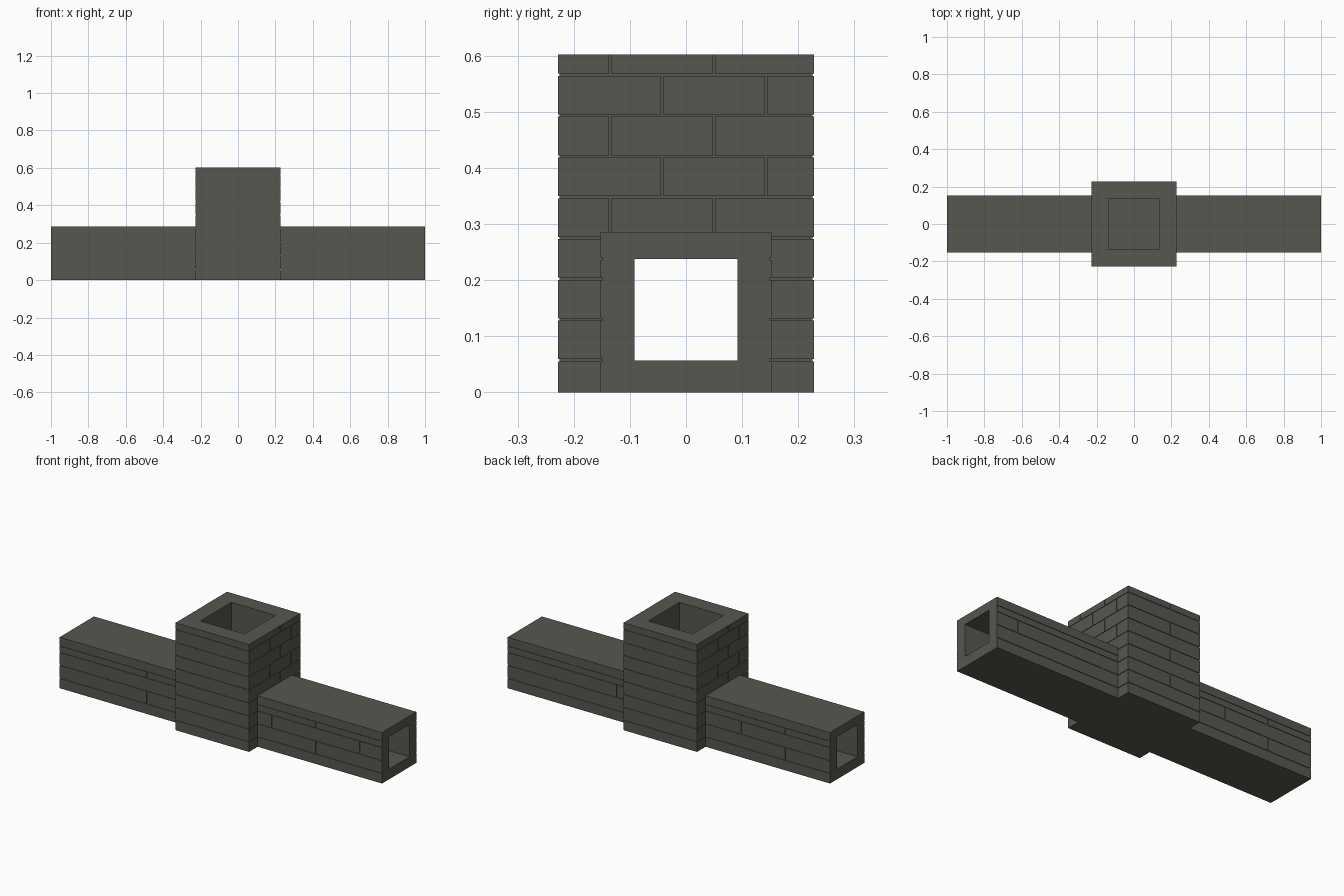
import bpy, bmesh
from mathutils import Matrix, Vector

if "Cube" in bpy.data.objects:
    bpy.data.objects.remove(bpy.data.objects["Cube"])

stone = bpy.data.materials.new("dark_stone")
stone.diffuse_color = (0.095, 0.095, 0.082, 1)
stone.use_nodes = True
stone.node_tree.nodes["Principled BSDF"].inputs["Base Color"].default_value = stone.diffuse_color

FLOOR, CEIL, TOP = 0.057, 0.238, 0.602   # passage floor, passage ceiling, tower top
ARM_Y, ARM_Z, HALF = 0.152, 0.286, 0.228
ROW, GAP, DEPTH = 0.0727, 0.004, 0.003   # brick course height, joint width and depth
PERIOD = 0.547                           # long brick length


def add_boxes(name, boxes, helper=False):
    """One object from (low corner, high corner) pairs."""
    bm = bmesh.new()
    for lo, hi in boxes:
        lo, hi = Vector(lo), Vector(hi)
        mat = Matrix.Translation((lo + hi) / 2) @ Matrix.Diagonal((*(hi - lo), 1))
        bmesh.ops.create_cube(bm, size=1, matrix=mat)
    mesh = bpy.data.meshes.new(name)
    bm.to_mesh(mesh)
    bm.free()
    mesh.materials.append(stone)
    obj = bpy.data.objects.new(name, mesh)
    bpy.context.collection.objects.link(obj)
    obj.hide_render = helper
    return obj


def cut(obj, cutter):
    mod = obj.modifiers.new("cut", 'BOOLEAN')
    mod.operation, mod.solver, mod.object = 'DIFFERENCE', 'EXACT', cutter
    mod.use_self = True


def side_box(axis, sign, face, u0, u1, z0, z1):
    """Thin cutter straddling a wall whose normal is sign * axis."""
    d = sorted((sign * (face - DEPTH), sign * (face + 0.02)))
    if axis == 'y':
        return (u0, d[0], z0), (u1, d[1], z1)
    return (d[0], u0, z0), (d[1], u1, z1)


def joints(axis, sign, face, u0, u1, levels, top, first, period):
    """Brick joints of one wall: horizontal lines plus staggered uprights."""
    out = [side_box(axis, sign, face, u0 - 0.01, u1 + 0.01, z - GAP / 2, z + GAP / 2)
           for z in levels]
    for i, z in enumerate(levels):
        z1 = levels[i + 1] if i + 1 < len(levels) else top
        if z1 is None:
            continue
        u = first + (0 if i % 2 else period / 2) - 4 * period
        while u < u1 - 0.02:
            if u > u0 + 0.02:
                out.append(side_box(axis, sign, face, u - GAP / 2, u + GAP / 2, z, z1))
            u += period
    return out


# hollow spaces
passage = add_boxes("passage_cutter", [((-1.1, -0.092, FLOOR), (1.1, 0.092, CEIL))], True)
shaft = add_boxes("shaft_cutter", [((-0.137, -0.137, FLOOR), (0.137, 0.137, 1))], True)

# square tower with open shaft
tower = add_boxes("tower", [((-HALF, -HALF, 0), (HALF, HALF, TOP))])
levels = [FLOOR + ROW * i for i in range(8)]
grooves = []
for sign in (-1, 1):
    grooves += joints('y', sign, HALF, -HALF, HALF, levels, TOP + 0.01, -sign * 0.04, PERIOD)
    grooves += joints('x', sign, HALF, -HALF, HALF, levels, TOP + 0.01, sign * 0.05, 0.185)
cut(tower, shaft)
cut(tower, passage)
cut(tower, add_boxes("tower_joint_cutter", grooves, True))

# two hollow arms
arm_levels = [FLOOR, FLOOR + ROW, FLOOR + 2 * ROW, CEIL]
for name, x0, x1, phases in (("left_arm", -1, -HALF, (-0.733, -0.45)),
                             ("right_arm", HALF, 1, (0.863, 0.87))):
    arm = add_boxes(name, [((x0, -ARM_Y, 0), (x1, ARM_Y, ARM_Z))])
    grooves = []
    for sign, first in zip((-1, 1), phases):
        grooves += joints('y', sign, ARM_Y, x0, x1, arm_levels, None, first, PERIOD)
    cut(arm, passage)
    cut(arm, add_boxes(name + "_joint_cutter", grooves, True))
